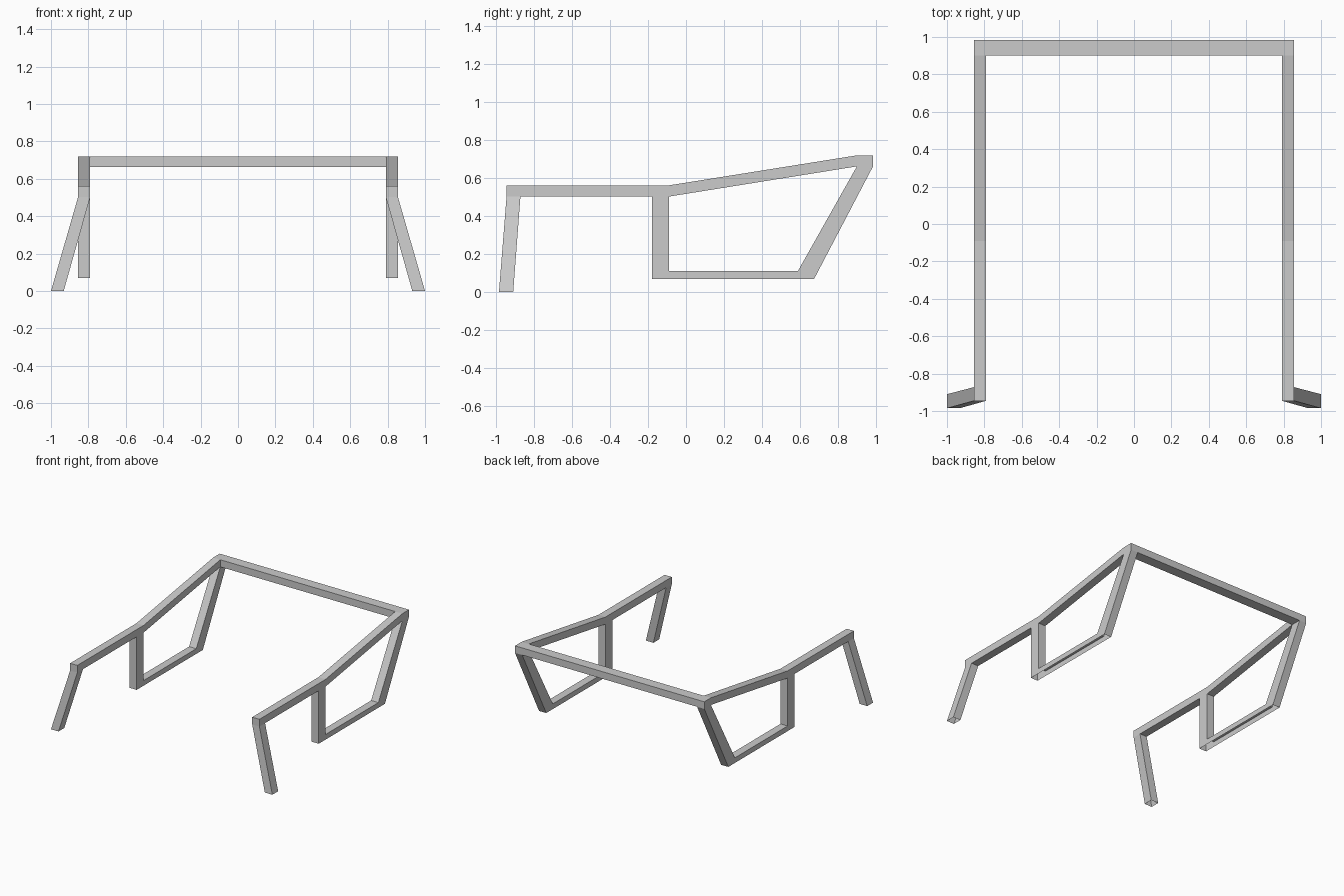
import bpy, bmesh
from mathutils import Vector
from collections import Counter

if "Cube" in bpy.data.objects:
    bpy.data.objects.remove(bpy.data.objects["Cube"])

X0, X1 = 0.79, 0.855          # inner and outer side of each frame

# side profiles (y, z) of one frame; each starts with its lowest edge
CORNER = [(0.90, .662), (0.985, .662), (0.985, .72), (0.90, .72)]
RAIL_END = [(-.945, .503), (-.872, .503), (-.872, .562), (-.945, .562)]
FRAME = [
    RAIL_END,
    [(-.872, .503), (-.18, .503), (-.18, .562), (-.872, .562)],   # straight rail
    [(-.18, .503), (-.09, .503), (-.09, .562), (-.18, .562)],     # rail over post
    [(-.09, .503), (.90, .662), (.90, .72), (-.09, .562)],        # sloping rail
    CORNER,
    [(.59, .112), (.675, .07), (.985, .662), (.90, .662)],        # rear strut
    [(-.18, .112), (-.09, .112), (-.09, .503), (-.18, .503)],     # post
    [(-.18, .07), (-.09, .07), (-.09, .112), (-.18, .112)],       # post foot
    [(-.09, .07), (.675, .07), (.59, .112), (-.09, .112)],        # bottom bar
]
OPEN_BOTTOM = (0.0, 0.07)     # hollow tubes are open at these heights


def block(near, far):
    """Six faces between two matching four-point rings, facing outwards."""
    near, far = [Vector(p) for p in near], [Vector(p) for p in far]
    mid = sum(near + far, Vector()) / 8
    faces = [near, far]
    for i in range(4):
        j = (i + 1) % 4
        faces.append([near[i], near[j], far[j], far[i]])
    out = []
    for f in faces:
        n = (f[1] - f[0]).cross(f[2] - f[0])
        out.append(f if n.dot(f[0] - mid) > 0 else f[::-1])
    return out


def prism(profile, xa, xb):
    return block([(xa, y, z) for y, z in profile], [(xb, y, z) for y, z in profile])


def key(f):
    return frozenset(tuple(round(c, 4) for c in p) for p in f)


parts = {"rear_crossbar": prism(CORNER, -X0, X0)}
for side, s in (("left", -1), ("right", 1)):
    parts["side_frame_" + side] = [f for p in FRAME for f in prism(p, s * X0, s * X1)]
    # splayed front leg
    y0, y1 = -.945, -.872
    top = [(s * X0, y0, .503), (s * X1, y0, .503), (s * X1, y1, .503), (s * X0, y1, .503)]
    foot = [(s * .932, -.985, 0), (s, -.985, 0), (s, -.91, 0), (s * .932, -.91, 0)]
    parts["front_leg_" + side] = block(top, foot)

# faces shared by two blocks are internal, so they are left out
count = Counter(key(f) for faces in parts.values() for f in faces)
for name, faces in parts.items():
    bm = bmesh.new()
    for f in faces:
        bottom = any(all(abs(p.z - z) < 1e-4 for p in f) for z in OPEN_BOTTOM)
        if count[key(f)] == 1 and not bottom:
            bm.faces.new([bm.verts.new(p) for p in f])
    bmesh.ops.remove_doubles(bm, verts=bm.verts, dist=1e-4)
    mesh = bpy.data.meshes.new(name)
    bm.to_mesh(mesh)
    bm.free()
    bpy.context.collection.objects.link(bpy.data.objects.new(name, mesh))
